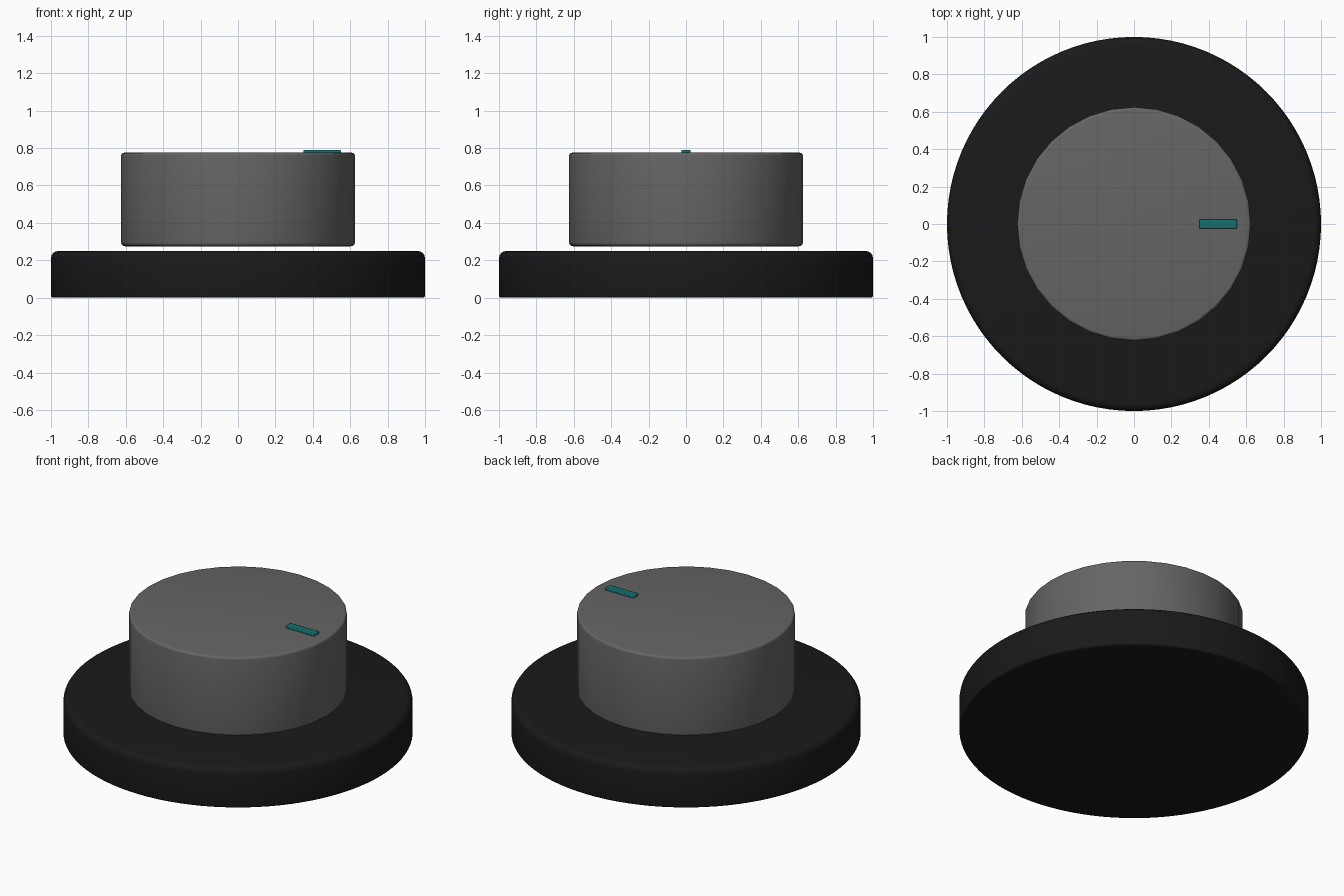
import bpy, bmesh, math

if "Cube" in bpy.data.objects:
    bpy.data.objects.remove(bpy.data.objects["Cube"])


def material(name, color):
    m = bpy.data.materials.new(name)
    m.diffuse_color = (*color, 1)
    m.use_nodes = True
    m.node_tree.nodes["Principled BSDF"].inputs["Base Color"].default_value = m.diffuse_color
    return m


def corner(r, z, rad, start, steps=4):
    """Quarter-round profile points about (r, z), sweeping 90 degrees."""
    return [(r + rad * math.cos(math.radians(start + 90 * i / steps)),
             z + rad * math.sin(math.radians(start + 90 * i / steps)))
            for i in range(steps + 1)]


def disc(name, radius, z0, z1, bottom_round, top_round, sides, mat):
    """Closed round body lathed from a rounded profile."""
    b, t = bottom_round, top_round
    profile = corner(radius - b, z0 + b, b, -90) + corner(radius - t, z1 - t, t, 0)
    bm = bmesh.new()
    rings = [[bm.verts.new((r * math.cos(2 * math.pi * i / sides),
                            r * math.sin(2 * math.pi * i / sides), z))
              for i in range(sides)] for r, z in profile]
    for low, high in zip(rings, rings[1:]):
        for i in range(sides):
            j = (i + 1) % sides
            bm.faces.new((low[i], low[j], high[j], high[i]))
    bm.faces.new(rings[0][::-1])
    bm.faces.new(rings[-1])
    finish(name, bm, mat)


def finish(name, bm, mat):
    me = bpy.data.meshes.new(name)
    bm.to_mesh(me)
    bm.free()
    me.materials.append(mat)
    ob = bpy.data.objects.new(name, me)
    bpy.context.collection.objects.link(ob)
    bpy.ops.object.select_all(action='DESELECT')
    ob.select_set(True)
    bpy.context.view_layer.objects.active = ob
    bpy.ops.object.shade_smooth_by_angle(angle=math.radians(35))
    return ob


black = material("black", (0.01, 0.01, 0.01))
grey = material("grey", (0.13, 0.13, 0.13))
teal = material("teal", (0.008, 0.16, 0.16))

# Base plate with softened upper rim
disc("base_plate", 1.0, 0.0, 0.25, 0.012, 0.04, 96, black)

# Rotating cap, floating just above the base
disc("dial_cap", 0.625, 0.275, 0.775, 0.02, 0.015, 32, grey)

# Pointer mark on top of the cap
bm = bmesh.new()
bmesh.ops.create_cube(bm, size=1)
bmesh.ops.scale(bm, vec=(0.2, 0.05, 0.02), verts=bm.verts)
bmesh.ops.translate(bm, vec=(0.45, 0, 0.78), verts=bm.verts)
pointer = finish("pointer_mark", bm, teal)
bevel = pointer.modifiers.new("soft_edges", 'BEVEL')
bevel.width = 0.005
bevel.segments = 2
